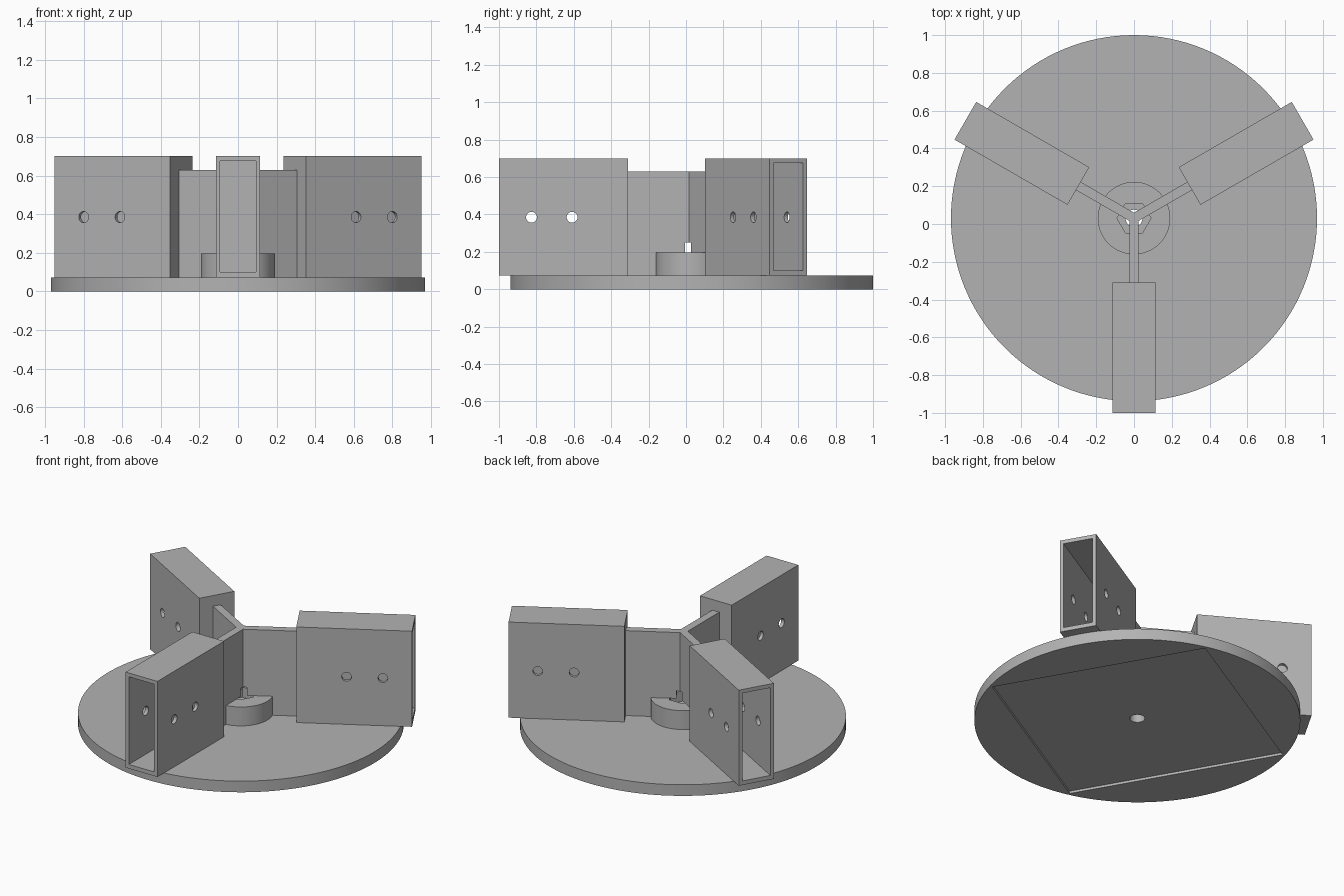
import bpy
from math import cos, sin, pi, radians
from mathutils import Matrix, Vector

if "Cube" in bpy.data.objects:
    bpy.data.objects.remove(bpy.data.objects["Cube"], do_unlink=True)

grey = bpy.data.materials.new("plain grey")
grey.use_nodes = True
grey.diffuse_color = (0.45, 0.45, 0.45, 1)
grey.node_tree.nodes["Principled BSDF"].inputs["Base Color"].default_value = (0.45, 0.45, 0.45, 1)

CY = 0.031            # hub axis offset along y
BASE, TOP = 0.073, 0.70
R_IN, R_OUT = 0.34, 1.031
ARM_ANGLES = [radians(a) for a in (-90, 30, 150)]


def prism(name, outline, z0, z1):
    """Extrude a closed xy outline between two heights, around the hub axis."""
    n = len(outline)
    verts = [(x, y, z) for z in (z0, z1) for x, y in outline]
    faces = [list(range(n))[::-1], list(range(n, 2 * n))]
    faces += [(i, (i + 1) % n, n + (i + 1) % n, n + i) for i in range(n)]
    mesh = bpy.data.meshes.new(name)
    mesh.from_pydata(verts, [], faces)
    mesh.materials.append(grey)
    ob = bpy.data.objects.new(name, mesh)
    ob.location.y = CY
    bpy.context.collection.objects.link(ob)
    return ob


def ngon(r, n, turn=0.0):
    return [(r * cos(turn + 2 * pi * i / n), r * sin(turn + 2 * pi * i / n)) for i in range(n)]


def rect(x0, x1, half):
    return [(x0, -half), (x1, -half), (x1, half), (x0, half)]


def cut(ob, cutter):
    """Subtract the cutter, apply, and discard it."""
    cutter.hide_render = True
    bpy.context.view_layer.update()
    mod = ob.modifiers.new("cut", "BOOLEAN")
    mod.operation, mod.solver, mod.object = "DIFFERENCE", "EXACT", cutter
    bpy.ops.object.select_all(action="DESELECT")
    ob.select_set(True)
    bpy.context.view_layer.objects.active = ob
    bpy.ops.object.modifier_apply(modifier=mod.name)
    bpy.data.objects.remove(cutter, do_unlink=True)


def smooth(ob):
    bpy.ops.object.select_all(action="DESELECT")
    ob.select_set(True)
    bpy.context.view_layer.objects.active = ob
    bpy.ops.object.shade_smooth_by_angle(angle=radians(30))


def bolt_hole():
    return prism("bolt_cutter", ngon(0.045, 32), -0.1, 0.25)


def nut_pocket():
    return prism("nut_cutter", ngon(0.09, 6), 0.13, 0.1975)


# Round base with a shallow square recess underneath
base = prism("base_disc", ngon(0.969, 128), 0, BASE)
cut(base, prism("recess_cutter", ngon(0.953, 4, radians(-15)), -0.1, 0.016))
cut(base, bolt_hole())

# Hub with a hexagonal nut pocket
hub = prism("hub", ngon(0.192, 64), BASE, 0.197)
cut(hub, prism("nut_cutter", ngon(0.09, 6), 0.13, 0.3))
cut(hub, bolt_hole())

# Three-way web wall joining the arms
half = 0.025
outline = []
for a in ARM_ANGLES:
    turn = Matrix.Rotation(a, 2)
    outline += [tuple(turn @ Vector(p)) for p in ((R_IN, -half), (R_IN, half))]
    crotch = half / sin(pi / 3)
    outline.append((crotch * cos(a + pi / 3), crotch * sin(a + pi / 3)))
web = prism("web_walls", outline, BASE, 0.63)
cut(web, nut_pocket())
cut(web, bolt_hole())

# Hollow box arms, open outward, with two cross holes
arms = []
for label, a in zip(("front", "left", "right"), ARM_ANGLES):
    arm = prism(label + "_box_arm", rect(R_IN, R_OUT, 0.115), BASE, TOP)
    cut(arm, prism("cavity_cutter", rect(R_IN + 0.025, R_OUT + 0.1, 0.092), 0.1, 0.675))
    for r in (0.64, 0.857):
        drill = prism("drill_cutter", ngon(0.029, 32), -0.3, 0.3)
        drill.rotation_euler.x = pi / 2
        drill.location = (r, CY, 0.385)
        cut(arm, drill)
    arm.rotation_euler.z = a
    arms.append(arm)

for ob in [base, hub, web] + arms:
    smooth(ob)
